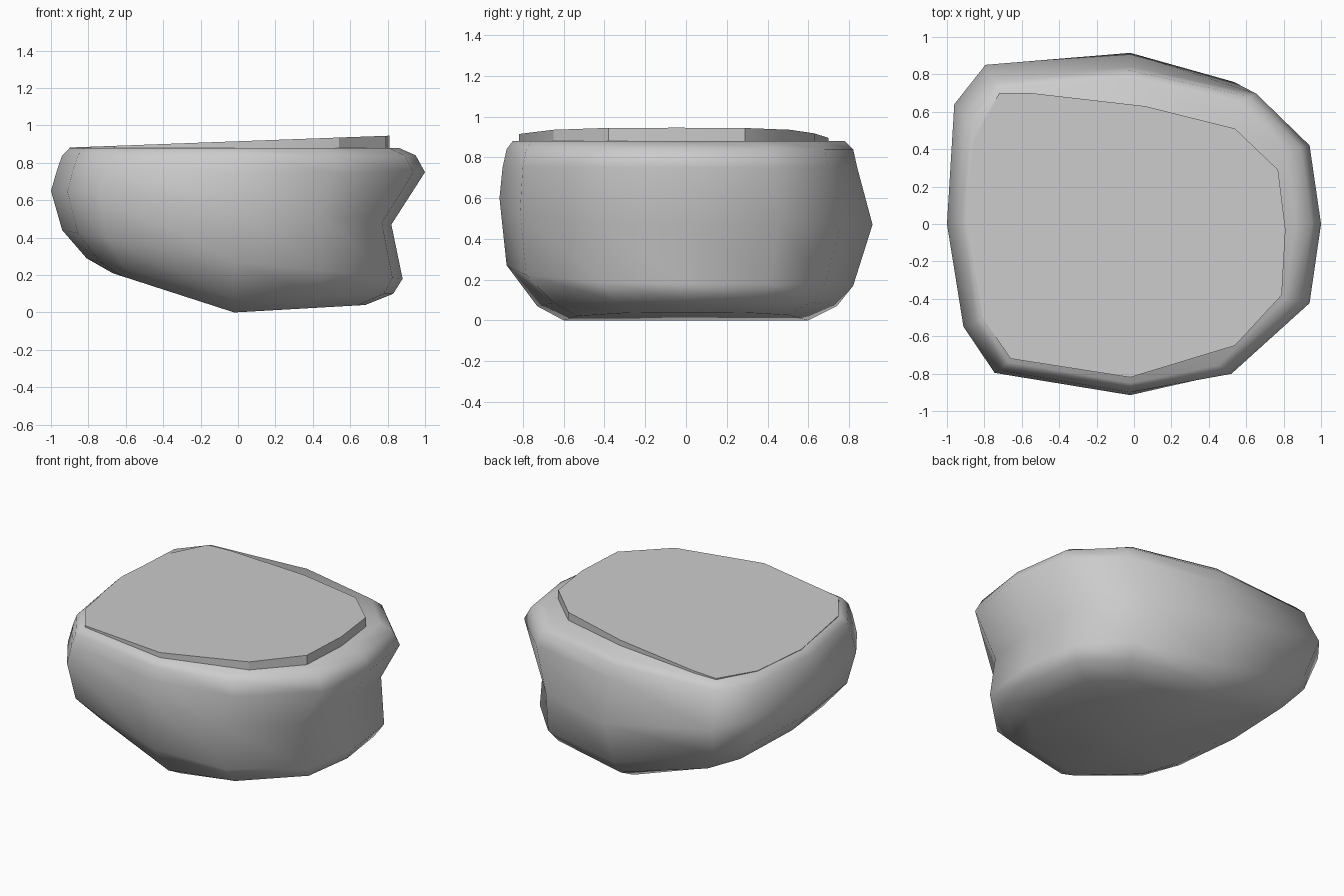
import bpy, bmesh
from math import radians

if "Cube" in bpy.data.objects:
    bpy.data.objects.remove(bpy.data.objects["Cube"])

# Side profiles from top rim to underside: (distance from middle, height)
RIGHT = [(.86, .88), (.95, .84), (1.0, .75), (.82, .47), (.88, .18), (.83, .10), (.68, .04)]
LEFT = [(-.90, .88), (-.94, .84), (-.965, .77), (-1.0, .65), (-.94, .44), (-.81, .29), (-.67, .21)]
FRONT = [(-.85, .88), (-.88, .84), (-.90, .75), (-.915, .60), (-.88, .27), (-.73, .07), (-.60, 0)]
BACK = [(.78, .88), (.82, .84), (.84, .75), (.915, .47), (.82, .17), (.74, .07), (.60, 0)]

# Columns around the plan: x side, y side, how far along each
COLUMNS = [
    (RIGHT, BACK, 1, 0), (RIGHT, BACK, .94, .50), (RIGHT, BACK, .66, .83),
    (RIGHT, BACK, 0, 1), (LEFT, BACK, .79, .93), (LEFT, BACK, .96, .70),
    (LEFT, BACK, 1, 0), (LEFT, FRONT, .91, .60), (LEFT, FRONT, .74, .87),
    (LEFT, FRONT, 0, 1), (RIGHT, FRONT, .53, .89), (RIGHT, FRONT, .94, .47),
]


def finish(name, bm, angle):
    bmesh.ops.recalc_face_normals(bm, faces=bm.faces)
    mesh = bpy.data.meshes.new(name)
    bm.to_mesh(mesh)
    bm.free()
    ob = bpy.data.objects.new(name, mesh)
    bpy.context.collection.objects.link(ob)
    bpy.ops.object.select_all(action='DESELECT')
    ob.select_set(True)
    bpy.context.view_layer.objects.active = ob
    bpy.ops.object.shade_smooth_by_angle(angle=radians(angle))
    return ob


# Boulder body: rings lofted between the four profiles
bm = bmesh.new()
rings = []
for k in range(7):
    ring = []
    for px, py, fx, fy in COLUMNS:
        x = px[k][0] * fx - .02 * (1 - fx)
        y = py[k][0] * fy
        z = py[k][1] * (1 - fx) + px[k][1] * fx
        ring.append(bm.verts.new((x, y, z)))
    rings.append(ring)
n = len(COLUMNS)
for upper, lower in zip(rings, rings[1:]):
    for i in range(n):
        j = (i + 1) % n
        bm.faces.new((upper[i], upper[j], lower[j], lower[i]))
bm.faces.new(rings[0])
keel = bm.verts.new((-.02, 0, 0))
for i in range(n):
    bm.faces.new((rings[-1][i], rings[-1][(i + 1) % n], keel))
finish("boulder_body", bm, 60)

# Slightly tilted slab on top
OUTLINE = [(.81, -.03), (.77, .29), (.54, .51), (.06, .63), (-.55, .70), (-.72, .70),
           (-.86, .45), (-.90, .03), (-.81, -.50), (-.66, -.72), (-.02, -.82), (.54, -.65), (.79, -.38)]
bm = bmesh.new()
top = [bm.verts.new((x, y, .882 + (x + .9) * .037)) for x, y in OUTLINE]
low = [bm.verts.new((x, y, .86)) for x, y in OUTLINE]
m = len(OUTLINE)
bm.faces.new(top)
bm.faces.new(low[::-1])
for i in range(m):
    j = (i + 1) % m
    bm.faces.new((top[i], low[i], low[j], top[j]))
finish("top_slab", bm, 30)
